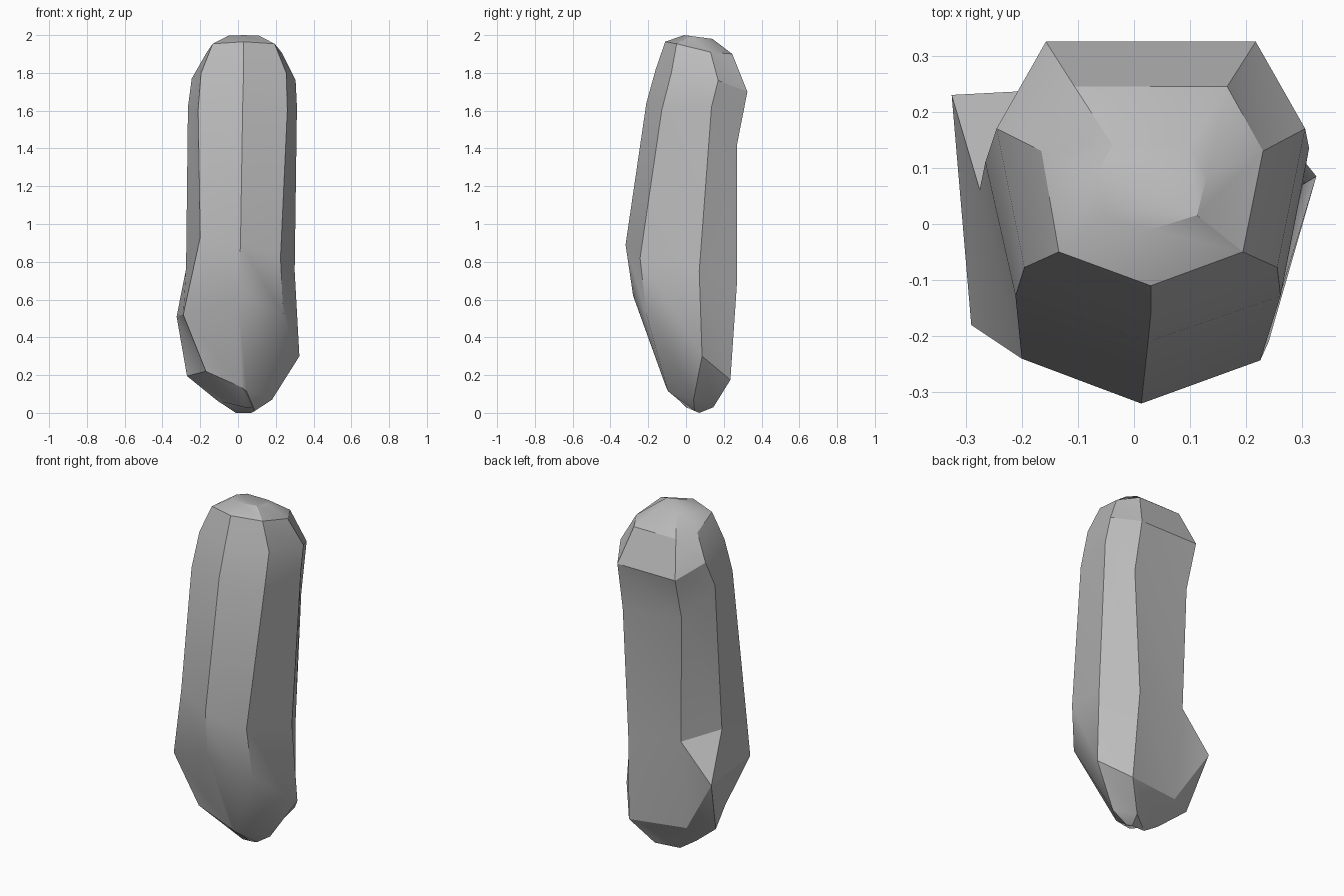
import bpy, bmesh, math
from mathutils import Vector

default_cube = bpy.data.objects.get("Cube")
if default_cube:
    bpy.data.objects.remove(default_cube, do_unlink=True)


def make_material(name, value):
    material = bpy.data.materials.new(name)
    material.use_nodes = True
    colour = (value, value, value, 1.0)
    material.diffuse_color = colour
    shader = material.node_tree.nodes["Principled BSDF"]
    shader.inputs["Base Color"].default_value = colour
    return material


# Shared seven-sided section: side position and depth from front to back
SECTION = {
    "front": (0, 0), "front_left": (.82, .17), "left": (1, .64),
    "back_left": (.68, 1), "back_right": (-.68, 1),
    "right": (-1, .64), "front_right": (-.82, .17),
}


def section_ring(front_z, back_z, centre_x, half_width, front_y, back_y, **moved):
    """Tilted section of the stone, with chosen corners knocked out of line."""
    ring = []
    for corner, (side, depth) in SECTION.items():
        point = (centre_x + side * half_width,
                 front_y + depth * (back_y - front_y),
                 front_z + depth * (back_z - front_z))
        ring.append(Vector(moved.get(corner, point)))
    return ring


# Sections from the crown to the foot
rings = [
    section_ring(2.0, 1.98, .03, .1, -.01, .14),
    section_ring(1.965, 1.9, .03, .2, -.11, .245,
                 left=(.23, .13, 1.91), right=(-.165, .13, 1.91)),
    section_ring(1.82, 1.7, .03, .275, -.16, .325,
                 left=(.305, .17, 1.76), right=(-.245, .17, 1.77)),
    section_ring(1.64, 1.42, .025, .288, -.21, .27,
                 left=(.312, .135, 1.62), back_right=(-.15, .255, 1.45),
                 right=(-.265, .11, 1.62)),
    section_ring(.89, .69, .013, .288, -.32, .275,
                 front_left=(.225, -.243, .82), left=(.3, .07, .75),
                 back_left=(.185, .27, .69), back_right=(-.135, .24, .72),
                 front_right=(-.2, -.24, .93)),
    section_ring(.62, .18, 0, .325, -.28, .235,
                 front_left=(.24, -.21, .52), left=(.325, .085, .3),
                 back_left=(.205, .235, .175), back_right=(-.13, .18, .19),
                 right=(-.325, .23, .51), front_right=(-.29, -.18, .52)),
    section_ring(.13, .03, -.03, .2, -.105, .15,
                 front=(.02, -.105, .135), front_left=(.045, -.095, .115),
                 left=(.18, .04, .07), back_left=(.1, .145, .03),
                 back_right=(-.06, .1, .06), right=(-.27, .11, .195),
                 front_right=(-.17, -.12, .22)),
    section_ring(.03, 0, .03, .06, 0, .07,
                 right=(-.11, .06, .065), front_right=(-.07, .01, .07)),
]

# Loft the sections into a closed, faceted stone
bm = bmesh.new()
loops = [[bm.verts.new(point) for point in ring] for ring in rings]
count = len(SECTION)
for upper, lower in zip(loops, loops[1:]):
    for i in range(count):
        j = (i + 1) % count
        bm.faces.new((upper[i], lower[i], lower[j]))
        bm.faces.new((upper[i], lower[j], upper[j]))
bm.faces.new(loops[0])
bm.faces.new(reversed(loops[-1]))
bmesh.ops.recalc_face_normals(bm, faces=bm.faces)

mesh = bpy.data.meshes.new("standing_stone")
bm.to_mesh(mesh)
bm.free()
mesh.materials.append(make_material("stone grey", .5))
stone = bpy.data.objects.new("standing_stone", mesh)
bpy.context.collection.objects.link(stone)

# Soft shading with the stronger ridges kept sharp
bpy.context.view_layer.objects.active = stone
stone.select_set(True)
bpy.ops.object.shade_smooth_by_angle(angle=math.radians(30))
